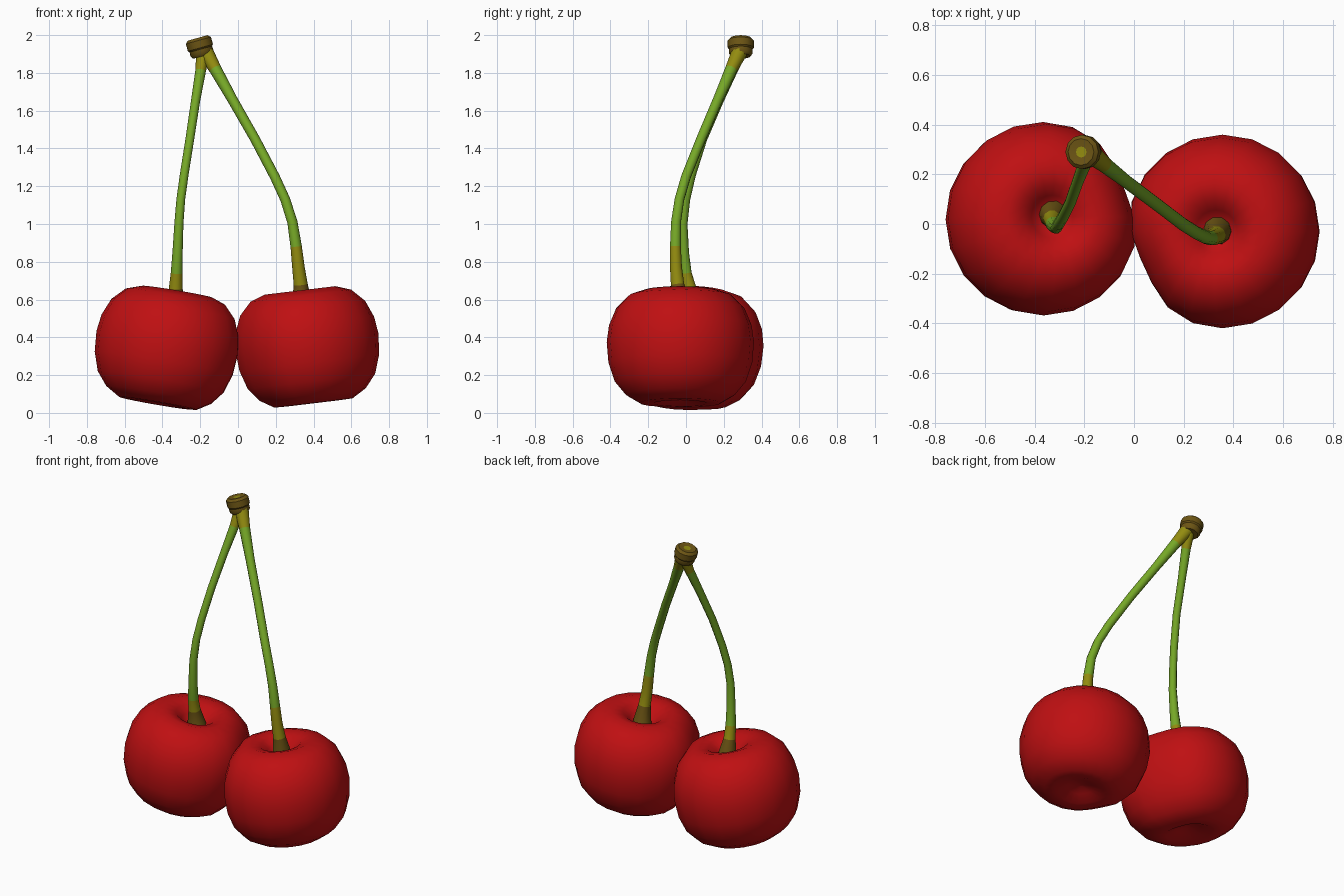
import bpy, bmesh, math
from mathutils import Vector, Matrix

if "Cube" in bpy.data.objects:
    bpy.data.objects.remove(bpy.data.objects["Cube"])


def material(name, rgb):
    m = bpy.data.materials.new(name)
    m.diffuse_color = (*rgb, 1)
    m.use_nodes = True
    m.node_tree.nodes["Principled BSDF"].inputs["Base Color"].default_value = m.diffuse_color
    return m


RED = material("cherry_red", (0.52, 0.005, 0.006))
GREEN = material("stem_green", (0.18, 0.39, 0.02))
OLIVE = material("olive_yellow", (0.29, 0.26, 0.005))
BROWN = material("bark_brown", (0.15, 0.09, 0.007))


def finish(name, bm, mats, angle):
    bmesh.ops.recalc_face_normals(bm, faces=bm.faces)
    me = bpy.data.meshes.new(name)
    bm.to_mesh(me)
    bm.free()
    ob = bpy.data.objects.new(name, me)
    bpy.context.collection.objects.link(ob)
    for m in mats:
        me.materials.append(m)
    bpy.ops.object.select_all(action='DESELECT')
    ob.select_set(True)
    bpy.context.view_layer.objects.active = ob
    bpy.ops.object.shade_smooth_by_angle(angle=math.radians(angle))
    return ob


def skin(bm, rings, mat_rule):
    """Bridge rings of points and close both ends; mat_rule(i) gives the slot of band i."""
    vs = [[bm.verts.new(p) for p in r] for r in rings]
    n = len(vs[0])
    for i in range(len(vs) - 1):
        for j in range(n):
            k = (j + 1) % n
            f = bm.faces.new((vs[i][j], vs[i][k], vs[i + 1][k], vs[i + 1][j]))
            f.material_index = mat_rule(i)
    bm.faces.new(vs[0]).material_index = mat_rule(0)
    bm.faces.new(vs[-1]).material_index = mat_rule(len(vs) - 2)


def lathe(name, profile, centre, axis, n, mats, rule, angle, dent=None):
    """Turned shape along a tilted axis, with an optional flattened side."""
    m = Matrix.Translation(centre) @ Vector((0, 0, 1)).rotation_difference(Vector(axis)).to_matrix().to_4x4()
    rings = []
    for r, z in profile:
        ring = []
        for j in range(n):
            a = 2 * math.pi * j / n
            s = 1
            if dent is not None:
                d = (a - dent + math.pi) % (2 * math.pi) - math.pi
                s = 1.015 - 0.11 * math.exp(-(d / 0.45) ** 2)
            ring.append(m @ Vector((r * s * math.cos(a), r * s * math.sin(a), z)))
        rings.append(ring)
    bm = bmesh.new()
    skin(bm, rings, rule)
    return finish(name, bm, mats, angle)


def stem(name, path, olive_to):
    """Tube through (x, y, z, radius) points, coloured by height."""
    pts = [Vector(p[:3]) for p in path]
    rings = []
    for i, p in enumerate(pts):
        t = (pts[min(i + 1, len(pts) - 1)] - pts[max(i - 1, 0)]).normalized()
        u = Vector((0, 1, 0)).cross(t).normalized()
        v = t.cross(u)
        rings.append([p + path[i][3] * (u * math.cos(a) + v * math.sin(a))
                      for a in [2 * math.pi * j / 10 for j in range(10)]])

    def rule(i):
        z = (pts[i].z + pts[i + 1].z) / 2
        return 2 if z < 0.67 else 1 if z < olive_to or z > 1.82 else 0
    bm = bmesh.new()
    skin(bm, rings, rule)
    finish(name, bm, [GREEN, OLIVE, BROWN], 60)


# cherries: dimpled at top and bottom, flattened where they face each other
fruit = [(0.015, 0.21), (0.05, 0.215), (0.085, 0.25), (0.125, 0.287), (0.19, 0.305),
         (0.27, 0.277), (0.335, 0.21), (0.372, 0.12), (0.384, 0.03), (0.375, -0.08),
         (0.342, -0.18), (0.285, -0.25), (0.21, -0.295), (0.14, -0.297), (0.075, -0.27),
         (0.015, -0.255)]
lathe("left_cherry", fruit, (-0.37, 0.02, 0.34), (0.17, 0.04, 1), 20, [RED], lambda i: 0, 80,
      math.radians(22))
lathe("right_cherry", fruit, (0.36, -0.03, 0.345), (-0.12, 0.0, 1), 20, [RED], lambda i: 0, 80,
      math.radians(205))

# stems
stem("left_stem", [
    (-0.325, 0.04, 0.53, 0.062), (-0.327, 0.035, 0.58, 0.052), (-0.33, 0.02, 0.66, 0.036),
    (-0.325, 0.0, 0.74, 0.031), (-0.32, -0.01, 0.85, 0.027), (-0.313, -0.015, 1.0, 0.024),
    (-0.303, 0.0, 1.13, 0.023), (-0.285, 0.03, 1.26, 0.023), (-0.255, 0.09, 1.45, 0.023),
    (-0.225, 0.175, 1.65, 0.024), (-0.198, 0.245, 1.81, 0.028), (-0.185, 0.285, 1.91, 0.036)], 0.78)
stem("right_stem", [
    (0.335, -0.025, 0.53, 0.062), (0.338, -0.03, 0.59, 0.052), (0.332, -0.045, 0.68, 0.037),
    (0.32, -0.053, 0.77, 0.033), (0.308, -0.056, 0.88, 0.03), (0.288, -0.053, 1.01, 0.027),
    (0.25, -0.035, 1.13, 0.026), (0.195, 0.0, 1.25, 0.026), (0.09, 0.08, 1.45, 0.026),
    (-0.03, 0.17, 1.66, 0.027), (-0.12, 0.24, 1.82, 0.033), (-0.175, 0.285, 1.915, 0.043)], 0.9)

# woody cap joining the stems, with a small pale spot on top
cap = [(0.008, 0.046), (0.022, 0.046), (0.054, 0.05), (0.069, 0.036), (0.069, -0.004),
       (0.062, -0.012), (0.063, -0.035), (0.052, -0.05), (0.01, -0.05)]
lathe("stem_cap", cap, (-0.2, 0.29, 1.937), (-0.28, 0.0, 1), 12, [BROWN, OLIVE],
      lambda i: 1 if i == 0 else 0, 40)
